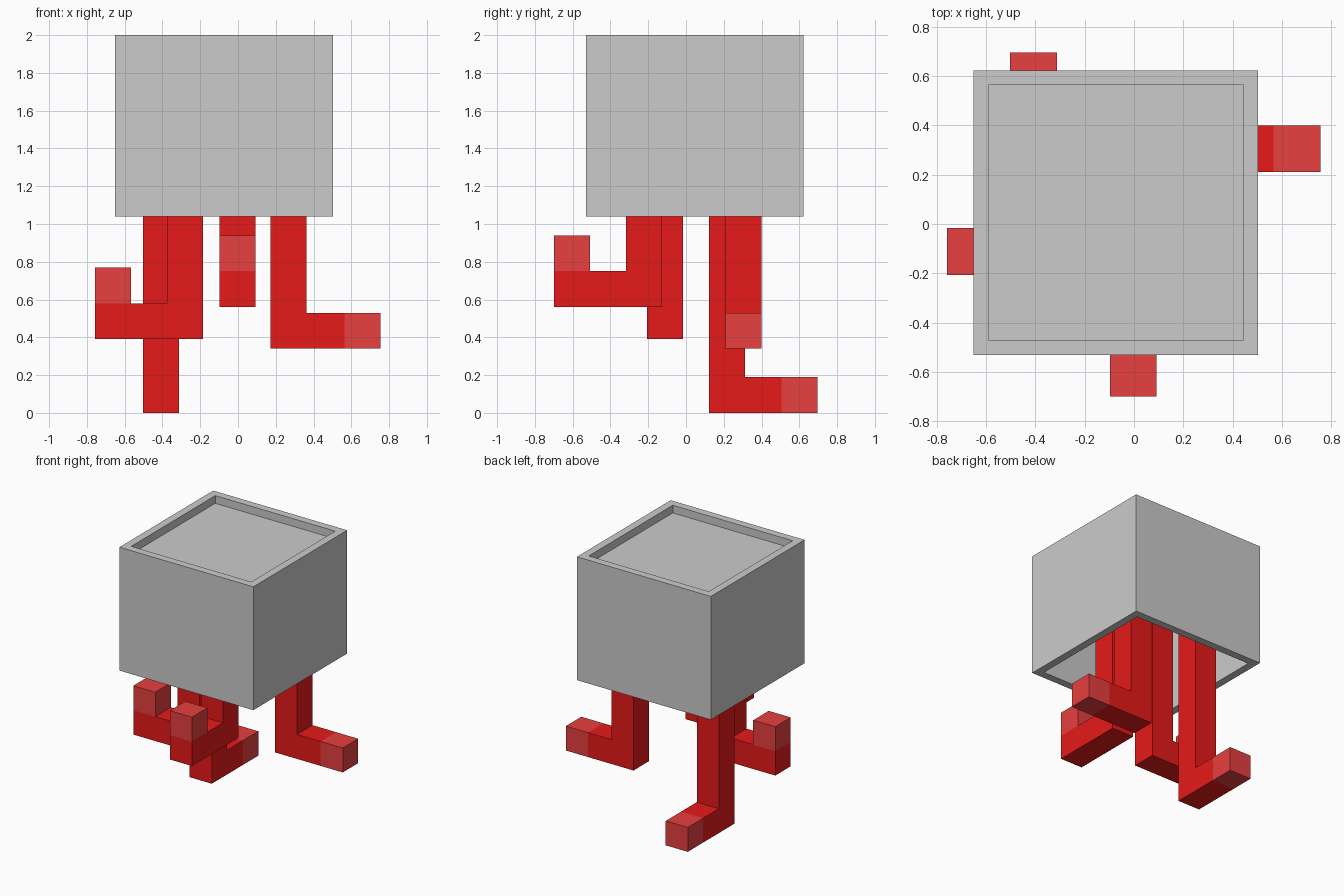
import bpy, bmesh
from mathutils import Vector

if "Cube" in bpy.data.objects:
    bpy.data.objects.remove(bpy.data.objects["Cube"])

S = 0.19            # thickness of every leg
PANEL = 1.94        # height of the recessed lid
WALL = 0.06


def material(name, color):
    m = bpy.data.materials.new(name)
    m.diffuse_color = color
    m.use_nodes = True
    m.node_tree.nodes["Principled BSDF"].inputs["Base Color"].default_value = m.diffuse_color
    return m


red = material("leg_red", (0.8, 0.01, 0.01, 1))
pale = material("tip_red", (0.8, 0.05, 0.05, 1))


def make_object(name, bm, mat=None):
    bmesh.ops.recalc_face_normals(bm, faces=bm.faces)
    mesh = bpy.data.meshes.new(name)
    bm.to_mesh(mesh)
    bm.free()
    ob = bpy.data.objects.new(name, mesh)
    bpy.context.collection.objects.link(ob)
    if mat:
        mesh.materials.append(mat)
    return ob


def prism(name, points, depth, mat=None):
    """Extrude a closed 3D outline along a vector."""
    bm = bmesh.new()
    face = bm.faces.new([bm.verts.new(p) for p in points])
    ext = bmesh.ops.extrude_face_region(bm, geom=[face], use_keep_orig=True)
    moved = [v for v in ext["geom"] if isinstance(v, bmesh.types.BMVert)]
    bmesh.ops.translate(bm, verts=moved, vec=depth)
    return make_object(name, bm, mat)


def leg(name, start, out, side, reach, raised):
    """L-shaped leg: start = inner low corner, out = foot direction,
    side = width direction, raised = tip turned up instead of outwards."""
    o, d, w = Vector(start), Vector(out), Vector(side) * S
    foot = reach if raised else reach - S

    def at(u, z):
        return o + d * u + Vector((0, 0, z))

    top = PANEL - WALL - o.z
    prism(name, [at(0, 0), at(foot, 0), at(foot, S), at(S, S),
                 at(S, top), at(0, top)], w, red)
    # paler end block
    u, z = (reach - S, S) if raised else (foot, 0)
    prism(name + "_tip", [at(u, z), at(u + S, z), at(u + S, z + S),
                          at(u, z + S)], w, pale)


# Square body: hollow walls, open underneath
x0, x1, y0, y1, z0, z1 = -0.65, 0.503, -0.53, 0.623, 1.04, 2.0
bm = bmesh.new()


def ring(inset, z):
    a, b, c, d = x0 + inset, x1 - inset, y0 + inset, y1 - inset
    return [bm.verts.new(p) for p in
            ((a, c, z), (b, c, z), (b, d, z), (a, d, z))]


rings = [ring(0, z0), ring(0, z1), ring(WALL, z1), ring(WALL, z0)]
for k in range(4):
    r, s = rings[k], rings[(k + 1) % 4]
    for i in range(4):
        j = (i + 1) % 4
        bm.faces.new((r[i], r[j], s[j], s[i]))
make_object("body_walls", bm)

# Recessed lid
a, b, c, d = x0 + WALL, x1 - WALL, y0 + WALL, y1 - WALL
prism("recessed_lid", [(a, c, PANEL), (b, c, PANEL), (b, d, PANEL),
                       (a, d, PANEL)], (0, 0, -WALL))

# Four legs, each pointing a different way
leg("front_leg", (-0.098, -0.127, 0.56), (0, -1, 0), (1, 0, 0), 0.572, True)
leg("left_leg", (-0.185, -0.207, 0.39), (-1, 0, 0), (0, 1, 0), 0.572, True)
leg("back_leg", (-0.502, 0.123, 0.0), (0, 1, 0), (1, 0, 0), 0.572, False)
leg("right_leg", (0.172, 0.21, 0.34), (1, 0, 0), (0, 1, 0), 0.583, False)
